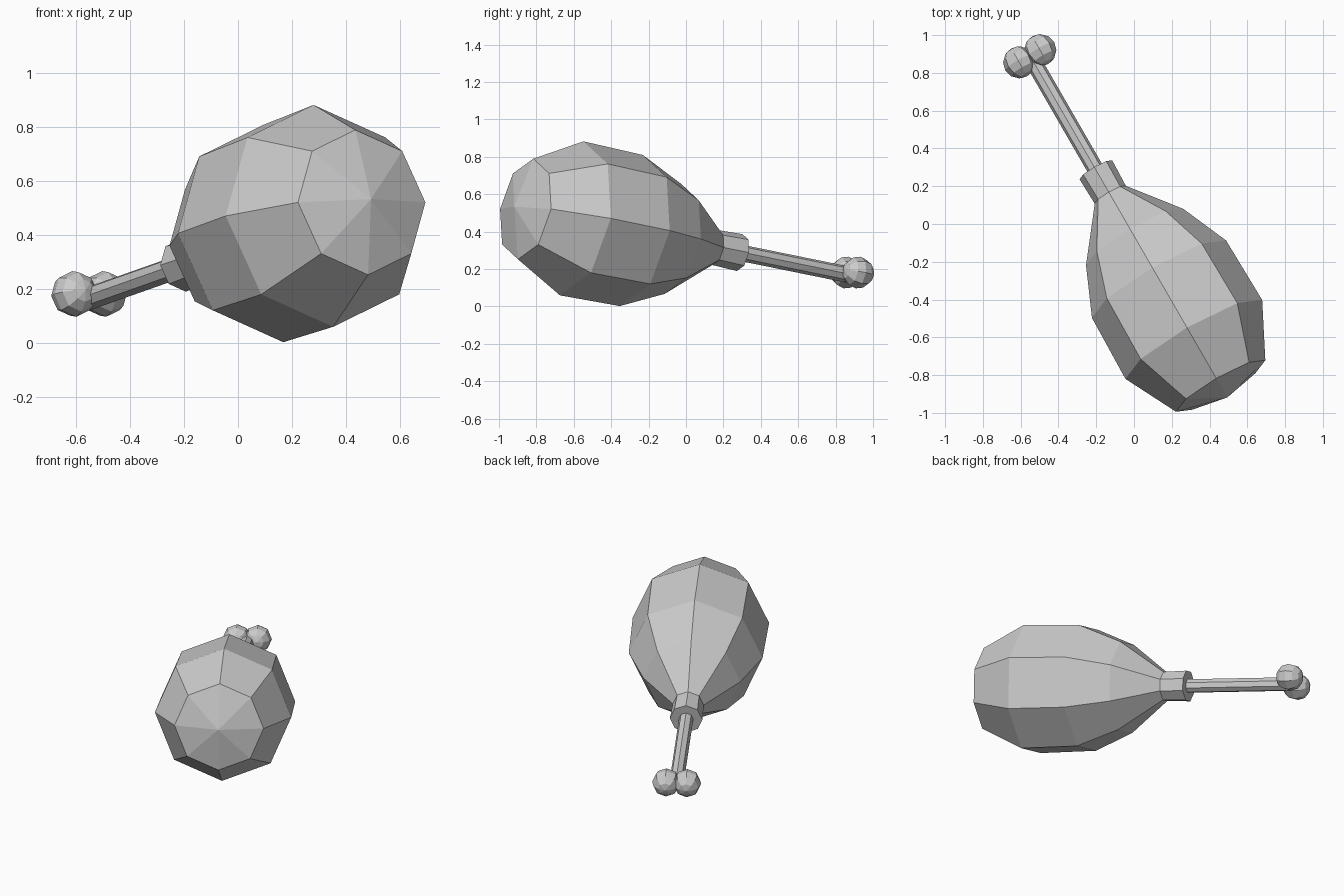
import bpy, bmesh, math
from mathutils import Vector, Matrix

if "Cube" in bpy.data.objects:
    bpy.data.objects.remove(bpy.data.objects["Cube"])

SIDES = 8
tilt, turn = math.radians(10), math.radians(30)

# Long axis frame: d runs from bone end to meaty end, up and side are across it
origin = Vector((-0.55, 0.89, 0.165))
d = Vector((math.cos(tilt) * math.sin(turn), -math.cos(tilt) * math.cos(turn), math.sin(tilt)))
side = Vector((math.cos(turn), math.sin(turn), 0))
up = side.cross(d).normalized()
if up.z < 0:
    up.negate()
rot = Matrix((up, d.cross(up), d)).transposed().to_4x4()
frame = Matrix.Translation(origin) @ rot


def lathe(name, profile, matrix):
    """Faceted solid from (distance, radius) pairs; radius 0 makes a point."""
    bm = bmesh.new()
    rings = []
    for s, r in profile:
        if r == 0:
            rings.append([bm.verts.new((0, 0, s))] * SIDES)
        else:
            rings.append([bm.verts.new((r * math.cos(2 * math.pi * i / SIDES),
                                        r * math.sin(2 * math.pi * i / SIDES), s))
                          for i in range(SIDES)])
    for a, b in zip(rings, rings[1:]):
        for i in range(SIDES):
            j = (i + 1) % SIDES
            corners = list(dict.fromkeys((a[i], a[j], b[j], b[i])))
            bm.faces.new(corners)
    for ring in (rings[0], rings[-1]):
        if ring[0] is not ring[1]:
            bm.faces.new(ring)
    bmesh.ops.recalc_face_normals(bm, faces=bm.faces)
    mesh = bpy.data.meshes.new(name)
    bm.to_mesh(mesh)
    bm.free()
    obj = bpy.data.objects.new(name, mesh)
    obj.matrix_world = matrix
    bpy.context.collection.objects.link(obj)
    return obj


# Meat with its collar around the bone
lathe("meat", [(0.707, 0.1), (0.862, 0.095), (1.125, 0.298), (1.386, 0.41),
               (1.76, 0.418), (2.049, 0.273), (2.12, 0)], frame)

# Bone shaft
lathe("bone_shaft", [(0.0, 0.044), (0.75, 0.044)], frame)

# Two knuckles at the bone end
R = 0.086
ball = [(-R * math.cos(math.pi * k / 6), R * math.sin(math.pi * k / 6) if 0 < k < 6 else 0)
        for k in range(7)]
for label, sign in (("left", -1), ("right", 1)):
    centre = Vector((-0.552, 0.888, 0.181)) + side * 0.064 * sign
    lathe("bone_knuckle_" + label, ball, Matrix.Translation(centre) @ rot)
